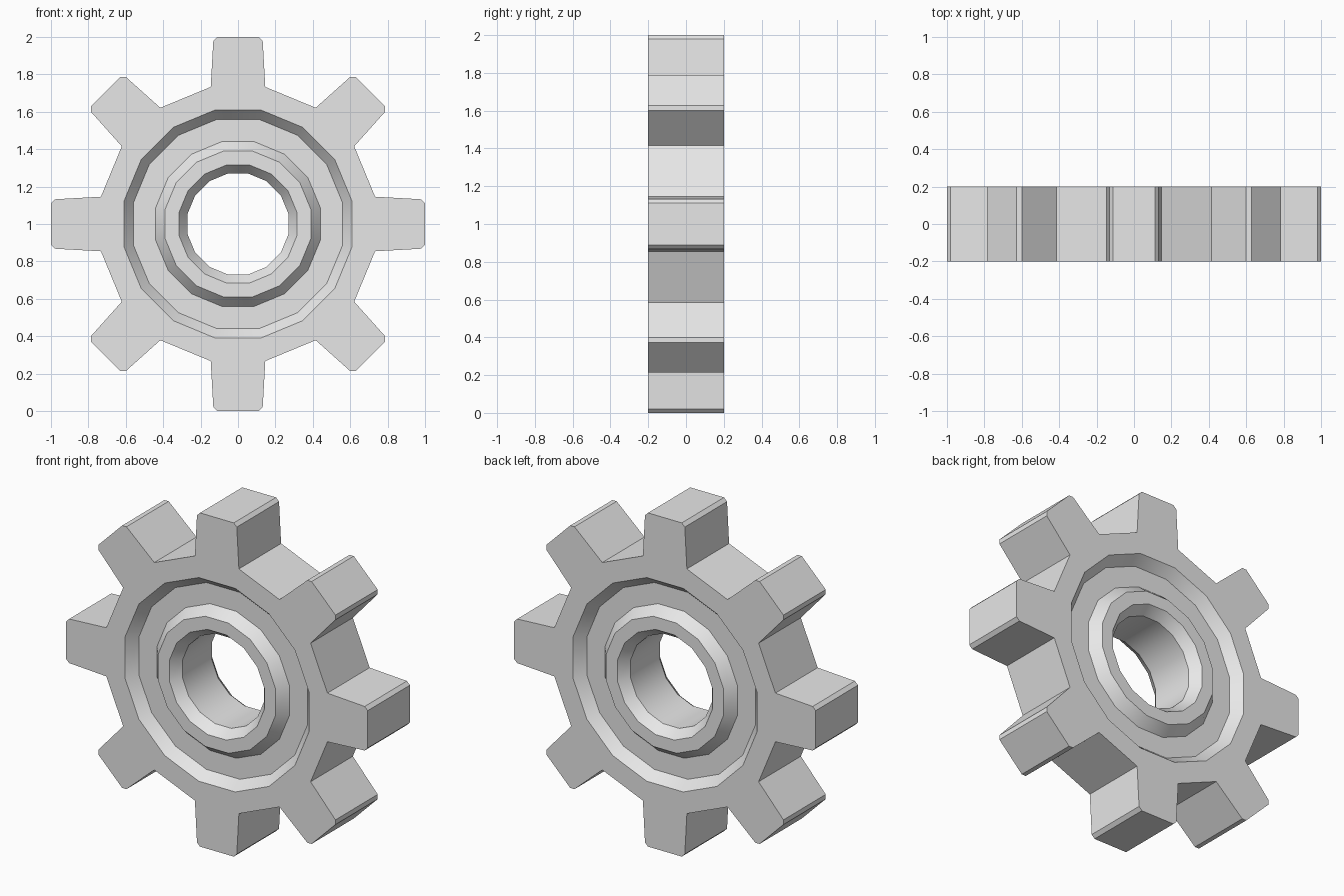
import bpy
import bmesh
from math import pi, sin, cos
from mathutils import Vector

cube = bpy.data.objects.get("Cube")
if cube:
    bpy.data.objects.remove(cube, do_unlink=True)

SIDES = 16      # facets around every ring; every second one carries a tooth
CENTRE = Vector((0, 0, 1))

# Half cross-section of the wheel: (flat radius, depth position), rim to bore
half = [(0.733, -0.2), (0.61, -0.2), (0.56, -0.14), (0.44, -0.14),
        (0.39, -0.2), (0.315, -0.2), (0.27, -0.14)]
profile = half + [(r, -y) for r, y in reversed(half)]

# Tooth steps outward: (radius, half width), the last one is the bevelled tip
tooth_steps = [(0.98, 0.132), (1.0, 0.112)]


def steel_material():
    mat = bpy.data.materials.new("light_grey")
    mat.use_nodes = True
    colour = (0.8, 0.8, 0.8, 1)
    mat.diffuse_color = colour
    mat.node_tree.nodes["Principled BSDF"].inputs["Base Color"].default_value = colour
    return mat


# Wheel body: the closed profile swept around the axle
bm = bmesh.new()
step = 2 * pi / SIDES
rings = []
for i in range(SIDES):
    a = (i - 0.5) * step
    rings.append([bm.verts.new(CENTRE + Vector((r / cos(step / 2) * sin(a), y,
                                                r / cos(step / 2) * cos(a))))
                  for r, y in profile])
rim_faces = []
for i in range(SIDES):
    here, there = rings[i], rings[(i + 1) % SIDES]
    for j in range(len(profile)):
        k = (j + 1) % len(profile)
        face = bm.faces.new((here[j], here[k], there[k], there[j]))
        if k == 0:
            rim_faces.append(face)

# Teeth: alternate rim facets pulled outward, tapered, then bevelled at the tip
for i in range(0, SIDES, 2):
    outward = Vector((sin(i * step), 0, cos(i * step)))
    across = Vector((cos(i * step), 0, -sin(i * step)))
    face = rim_faces[i]
    for radius, width in tooth_steps:
        face = bmesh.ops.extrude_discrete_faces(bm, faces=[face])["faces"][0]
        for v in face.verts:
            side = 1 if (v.co - CENTRE).dot(across) > 0 else -1
            depth = v.co.y
            v.co = CENTRE + outward * radius + across * side * width
            v.co.y = depth

bmesh.ops.recalc_face_normals(bm, faces=bm.faces)
mesh = bpy.data.meshes.new("gear_wheel")
bm.to_mesh(mesh)
bm.free()
mesh.materials.append(steel_material())

gear = bpy.data.objects.new("gear_wheel", mesh)
bpy.context.collection.objects.link(gear)
bpy.ops.object.select_all(action="DESELECT")
gear.select_set(True)
bpy.context.view_layer.objects.active = gear
bpy.ops.object.shade_smooth_by_angle(angle=pi / 6)
